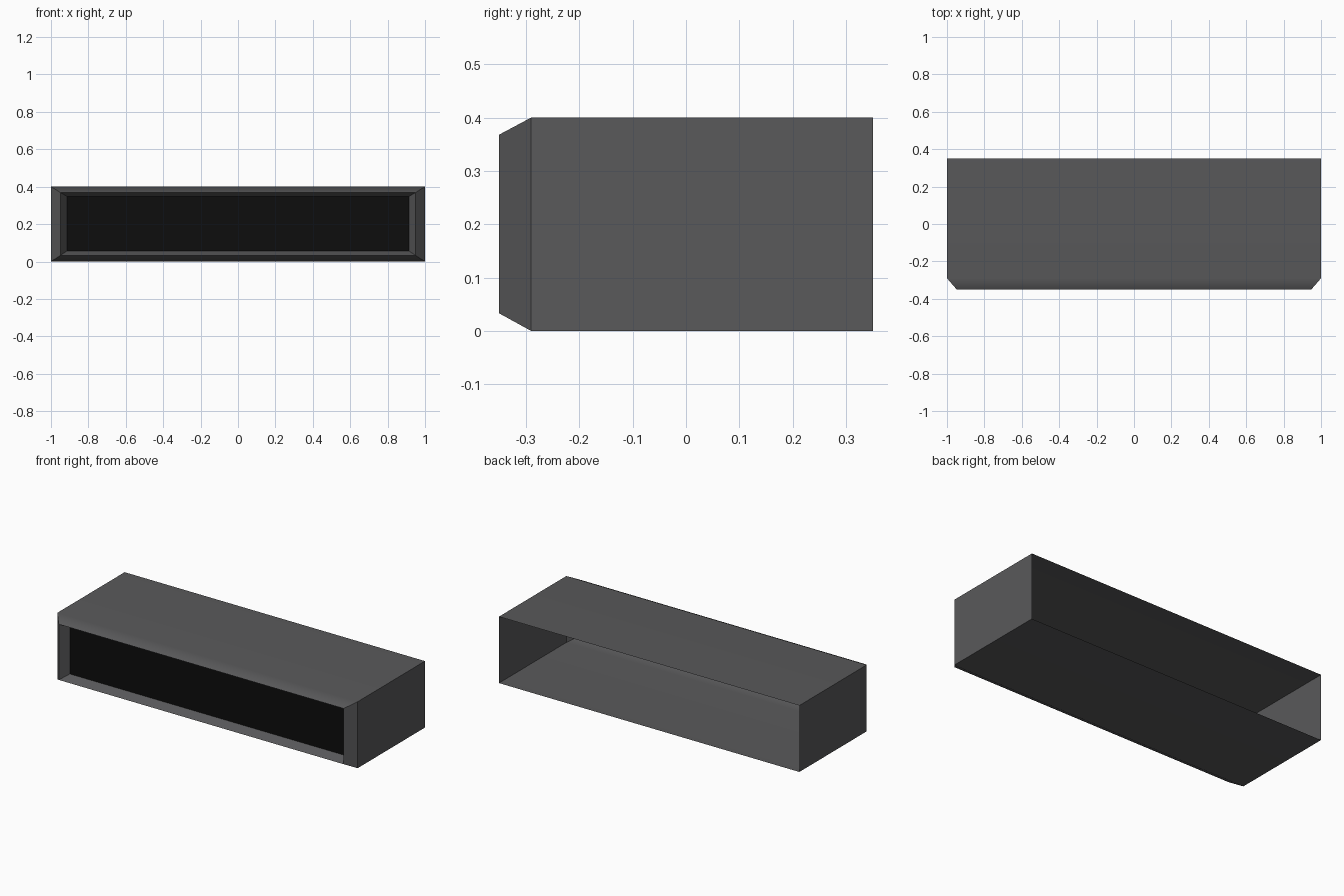
import bpy, bmesh, math

if "Cube" in bpy.data.objects:
    bpy.data.objects.remove(bpy.data.objects["Cube"])


def material(name, value):
    m = bpy.data.materials.new(name)
    m.diffuse_color = (*value, 1)
    m.use_nodes = True
    m.node_tree.nodes["Principled BSDF"].inputs["Base Color"].default_value = m.diffuse_color
    return m


grey = material("dark grey casing", (0.1, 0.1, 0.103))
black = material("black screen", (0.004, 0.004, 0.004))

# Rectangular sections from the open back to the recess: y, half width, z low, z high
sections = [
    (0.35, 1.0, 0.0, 0.4),
    (-0.29, 1.0, 0.0, 0.4),
    (-0.35, 0.948, 0.033, 0.368),
    (-0.293, 0.915, 0.056, 0.348),
]


def add_object(name, bm, mat):
    mesh = bpy.data.meshes.new(name)
    bm.to_mesh(mesh)
    bm.free()
    mesh.materials.append(mat)
    ob = bpy.data.objects.new(name, mesh)
    bpy.context.collection.objects.link(ob)
    return ob


def ring(bm, y, w, lo, hi):
    return [bm.verts.new((x, y, z)) for x, z in ((-w, lo), (w, lo), (w, hi), (-w, hi))]


# Casing: open-backed shell with bevelled front rim and sloped recess
bm = bmesh.new()
rings = [ring(bm, *s) for s in sections]
for a, b in zip(rings, rings[1:]):
    for i in range(4):
        j = (i + 1) % 4
        bm.faces.new((a[i], b[i], b[j], a[j]))
casing = add_object("casing", bm, grey)

# Front screen: flat panel at the bottom of the recess
bm = bmesh.new()
bm.faces.new(ring(bm, *sections[-1]))
add_object("front_screen", bm, black)

# Soft shading only across the shallow top and bottom bevels
bpy.context.view_layer.objects.active = casing
casing.select_set(True)
bpy.ops.object.shade_smooth_by_angle(angle=math.radians(30))
weighted = casing.modifiers.new("weighted normals", 'WEIGHTED_NORMAL')
weighted.keep_sharp = True
